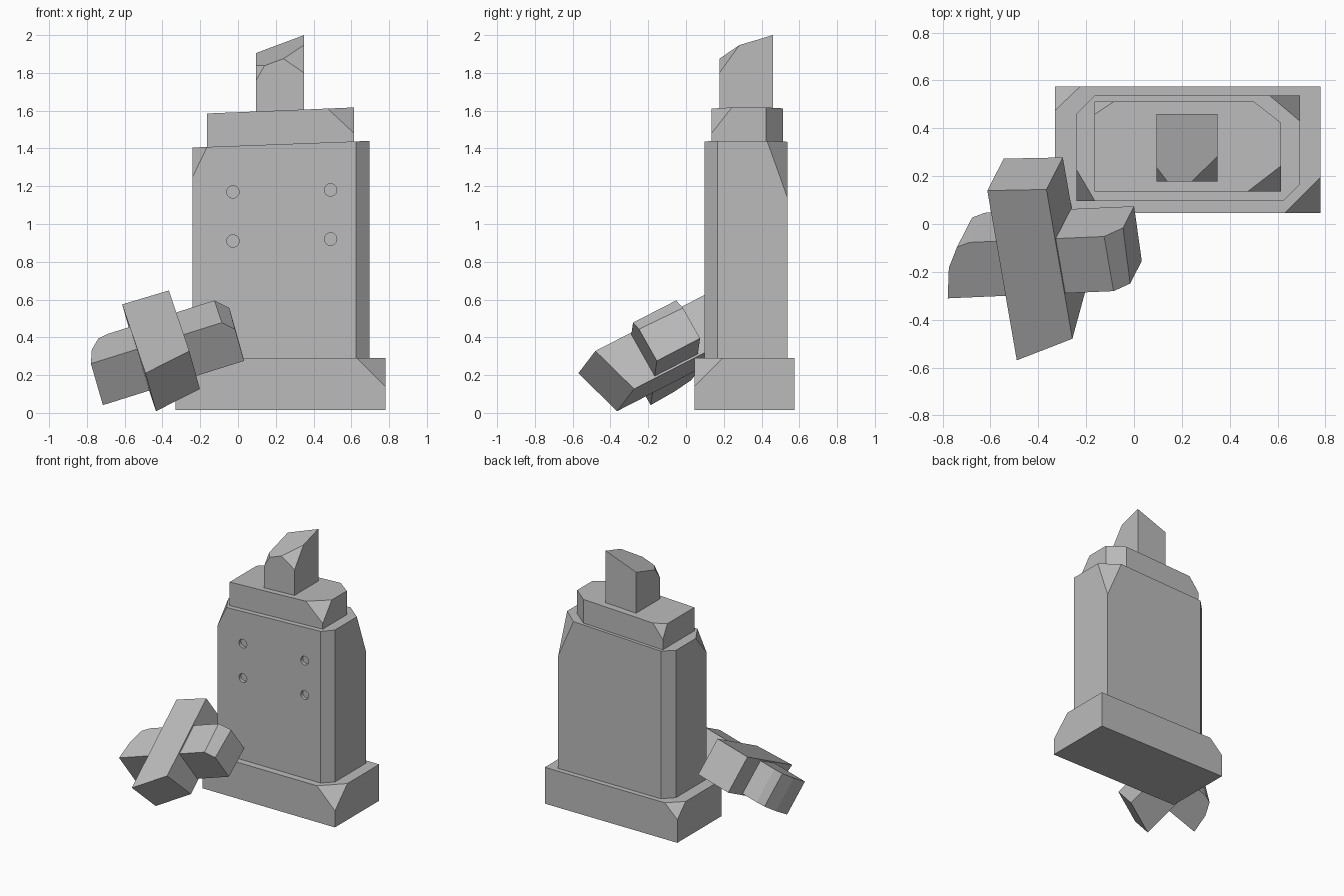
import bpy, bmesh
from mathutils import Matrix, Vector

cube = bpy.data.objects.get("Cube")
if cube:
    bpy.data.objects.remove(cube, do_unlink=True)

stone = bpy.data.materials.new("grey_stone")
stone.use_nodes = True
GREY = (0.5, 0.5, 0.5, 1)
stone.diffuse_color = GREY
stone.node_tree.nodes["Principled BSDF"].inputs["Base Color"].default_value = GREY


def prism(outline, low, high):
    """Solid from a flat outline, extruded along z."""
    bm = bmesh.new()
    face = bm.faces.new([bm.verts.new((x, y, low)) for x, y in outline])
    top = bmesh.ops.extrude_face_region(bm, geom=[face])["geom"]
    verts = [g for g in top if isinstance(g, bmesh.types.BMVert)]
    bmesh.ops.translate(bm, verts=verts, vec=(0, 0, high - low))
    return bm


def box(x, y, z):
    return prism([(x[0], y[0]), (x[1], y[0]), (x[1], y[1]), (x[0], y[1])], *z)


def chip(bm, a, b, c):
    """Slice off the smaller side of the plane through three points."""
    a, b, c = Vector(a), Vector(b), Vector(c)
    normal = (b - a).cross(c - a).normalized()
    centre = sum((v.co for v in bm.verts), Vector()) / len(bm.verts)
    if normal.dot(centre - a) > 0:
        normal.negate()
    geom = bm.verts[:] + bm.edges[:] + bm.faces[:]
    bmesh.ops.bisect_plane(bm, geom=geom, plane_co=a, plane_no=normal, clear_outer=True)
    bmesh.ops.holes_fill(bm, edges=[e for e in bm.edges if e.is_boundary])


def corner(bm, at, dx, dy, dz=None):
    """Chip a corner; without dz the whole upright edge is cut."""
    p = Vector(at)
    on_x, on_y = p + Vector((dx, 0, 0)), p + Vector((0, dy, 0))
    chip(bm, on_x, on_y, on_x + Vector((0, 0, 1)) if dz is None else p + Vector((0, 0, dz)))


def finish(bm, name, matrix=None):
    bmesh.ops.recalc_face_normals(bm, faces=bm.faces)
    if matrix:
        bm.transform(matrix)
    mesh = bpy.data.meshes.new(name)
    bm.to_mesh(mesh)
    bm.free()
    mesh.materials.append(stone)
    obj = bpy.data.objects.new(name, mesh)
    bpy.context.collection.objects.link(obj)
    return obj


# Plinth
X, Y = (-0.33, 0.78), (0.045, 0.575)
bm = box(X, Y, (0.015, 0.29))
corner(bm, (X[1], Y[0], 0.29), -0.15, 0.15, -0.15)
corner(bm, (X[0], Y[1], 0.29), 0.105, -0.1, -0.1)
finish(bm, "plinth")

# Main slab with a slightly tilted top
X, Y = (-0.24, 0.695), (0.097, 0.537)
bm = box(X, Y, (0.28, 1.6))
chip(bm, (X[0], 0, 1.405), (X[0], 1, 1.405), (X[1], 0, 1.44))
corner(bm, (X[1], Y[0], 1.44), -0.07, 0.07)
corner(bm, (X[0], Y[1], 1.405), 0.075, -0.075)
corner(bm, (X[1], Y[1], 1.44), -0.13, -0.108, -0.3)
corner(bm, (X[0], Y[0], 1.405), 0.075, 0.13, -0.155)
slab = finish(bm, "main_slab")

# Four shallow bolt holes in the front of the slab
bm = bmesh.new()
for x in (-0.027, 0.49):
    for z in (0.91, 1.17):
        place = Matrix.Translation((x, Y[0], z + 0.02 * (x + 0.03))) @ Matrix.Rotation(1.5708, 4, "X")
        bmesh.ops.create_cone(bm, cap_ends=True, segments=20, radius1=0.033,
                              radius2=0.033, depth=0.05, matrix=place)
cutter = finish(bm, "bolt_hole_cutter")
cutter.hide_render = True
cut = slab.modifiers.new("bolt_holes", "BOOLEAN")
cut.operation, cut.solver, cut.object = "DIFFERENCE", "EXACT", cutter
bpy.context.view_layer.objects.active = slab
bpy.ops.object.modifier_apply(modifier=cut.name)
bpy.data.objects.remove(cutter, do_unlink=True)

# Shoulder block
X, Y = (-0.165, 0.615), (0.135, 0.513)
bm = box(X, Y, (1.39, 1.8))
chip(bm, (X[0], 0, 1.585), (X[0], 1, 1.585), (X[1], 0, 1.617))
corner(bm, (X[1], Y[1], 1.617), -0.115, -0.09)
corner(bm, (X[1], Y[0], 1.617), -0.147, 0.108, -0.137)
corner(bm, (X[0], Y[1], 1.585), 0.08, -0.055, -0.1)
finish(bm, "shoulder_block")

# Snapped stub of the cross
X, Y = (0.095, 0.35), (0.177, 0.46)
bm = box(X, Y, (1.57, 2.2))
chip(bm, (X[0], Y[1], 1.905), (X[1], Y[1], 2.0), (0.24, Y[0], 1.875))
chip(bm, (0.24, Y[0], 1.875), (X[1], 0.285, 1.95), (X[1], Y[0], 1.8))
chip(bm, (0.14, Y[0], 1.837), (X[0], 0.237, 1.84), (X[0], Y[0], 1.76))
finish(bm, "broken_stub")

# Fallen cross, built flat: x across, y along the beam, z out of its face
across = Vector((0.957, 0.019, 0.287)).normalized()
along = Vector((-0.13, 0.88, 0.458))
along = (along - across * along.dot(across)).normalized()
fallen = Matrix((across, along, across.cross(along))).transposed().to_4x4()
fallen.translation = (-0.49, -0.57, 0.21)

bm = box((0, 0.258), (-0.1, 0.807), (-0.281, 0))
chip(bm, (0, 0, 0), (0.258, 0.097, 0), (0, 0.081, -0.281))
finish(bm, "cross_beam", fallen)

bm = prism([(-0.257, 0.295), (0.527, 0.315), (0.535, 0.575), (-0.12, 0.558),
            (-0.178, 0.537), (-0.229, 0.44)], -0.27, -0.01)
chip(bm, (0.47, 0, -0.01), (0.47, 1, -0.01), (0.535, 0, -0.08))
finish(bm, "cross_arm", fallen)
